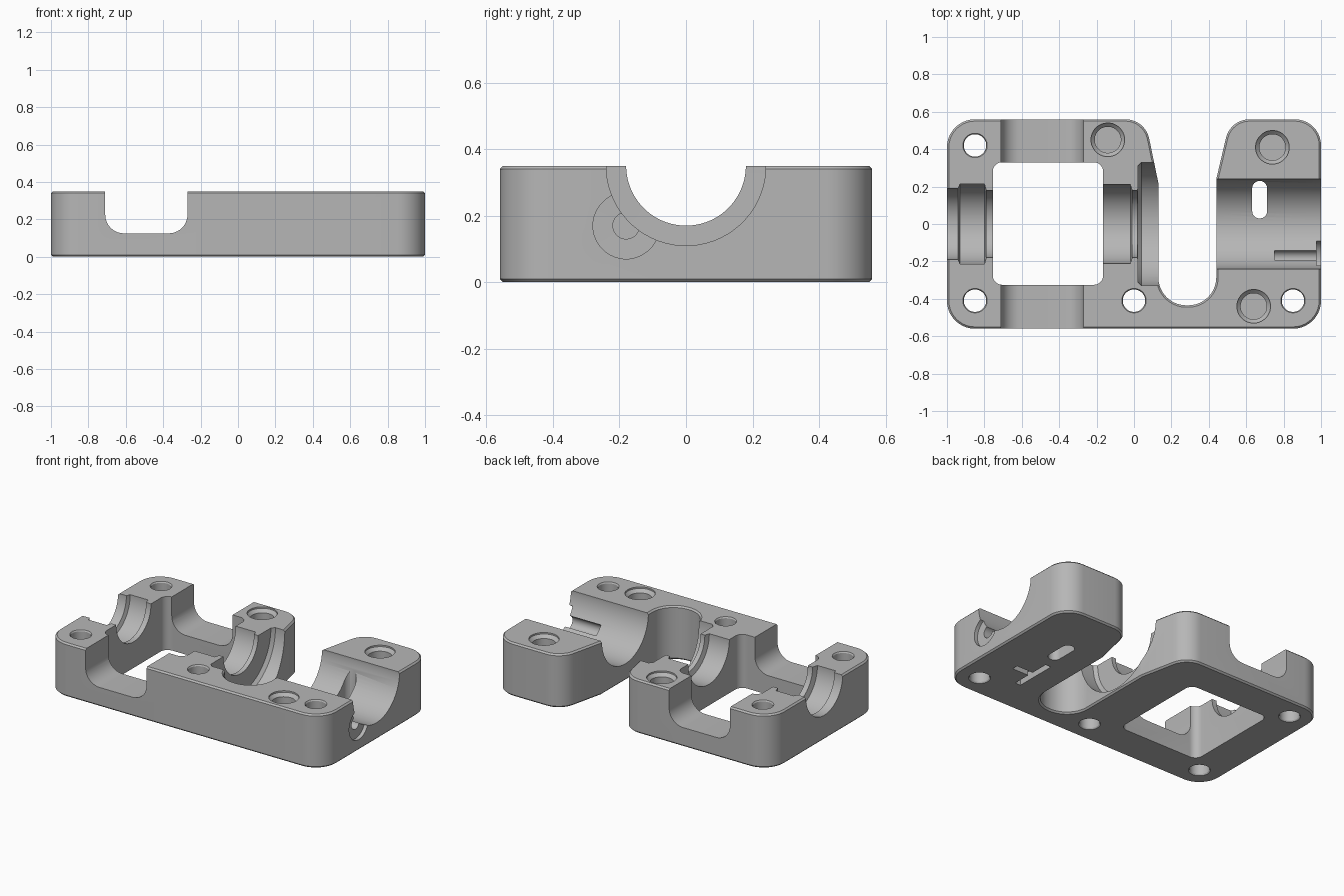
import bpy, bmesh
from math import cos, sin, tan, pi
from mathutils import Vector, Matrix

if "Cube" in bpy.data.objects:
    bpy.data.objects.remove(bpy.data.objects["Cube"])

TOP = 0.35

grey = bpy.data.materials.new("machined grey")
grey.use_nodes = True
GREY = (0.47, 0.47, 0.47, 1)
grey.diffuse_color = GREY
grey.node_tree.nodes["Principled BSDF"].inputs["Base Color"].default_value = GREY


def skin(name, loops):
    """Closed solid through matching loops of points."""
    bm = bmesh.new()
    rings = [[bm.verts.new(p) for p in loop] for loop in loops]
    bm.faces.new(rings[0])
    bm.faces.new(rings[-1])
    n = len(rings[0])
    for lo, hi in zip(rings, rings[1:]):
        for i in range(n):
            j = (i + 1) % n
            bm.faces.new((lo[i], lo[j], hi[j], hi[i]))
    bm.normal_update()
    bmesh.ops.recalc_face_normals(bm, faces=bm.faces)
    mesh = bpy.data.meshes.new(name)
    bm.to_mesh(mesh)
    bm.free()
    mesh.materials.append(grey)
    obj = bpy.data.objects.new(name, mesh)
    bpy.context.collection.objects.link(obj)
    return obj


def rounded(corners, steps=10):
    """Outline from (x, y, radius) corners."""
    pts = []
    for i, (x, y, r) in enumerate(corners):
        p = Vector((x, y))
        if r == 0:
            pts.append(p)
            continue
        d1 = (Vector(corners[i - 1][:2]) - p).normalized()
        d2 = (Vector(corners[(i + 1) % len(corners)][:2]) - p).normalized()
        half = d1.angle(d2) / 2
        centre = p + (d1 + d2).normalized() * r / sin(half)
        a = (p + d1 * r / tan(half) - centre).normalized()
        b = (p + d2 * r / tan(half) - centre).normalized()
        pts += [centre + a.slerp(b, k / steps).normalized() * r for k in range(steps + 1)]
    return pts


def inset(pts, amount):
    """Shrink a counter-clockwise outline evenly."""
    result = []
    for i, p in enumerate(pts):
        e1 = (p - pts[i - 1]).normalized()
        e2 = (pts[(i + 1) % len(pts)] - p).normalized()
        n1, n2 = Vector((-e1.y, e1.x)), Vector((-e2.y, e2.x))
        result.append(p + (n1 + n2) * amount / (1 + n1.dot(n2)))
    return result


def lathe(name, profile, matrix, sides=32):
    """Solid of revolution from (radius, distance) points along local z."""
    angles = [2 * pi * (k + 0.5) / sides for k in range(sides)]
    return skin(name, [[matrix @ Vector((r * cos(a), r * sin(a), d)) for a in angles]
                       for r, d in profile])


def box(name, x0, x1, y0, y1, z0, z1, radius=0):
    outline = rounded([(x0, y0, radius), (x1, y0, radius), (x1, y1, radius), (x0, y1, radius)])
    return skin(name, [[(p.x, p.y, z) for p in outline] for z in (z0, z1)])


def along_x(y, z):
    return Matrix.Translation((0, y, z)) @ Matrix.Rotation(pi / 2, 4, 'Y')


# Block with chamfered rims and the open slot in its back edge
plan = rounded([
    (-1, -0.56, 0.15), (1, -0.56, 0.15), (1, 0.56, 0.14), (0.515, 0.56, 0.13),
    (0.44, 0.24, 0), (0.44, -0.435, 0.15), (0.13, -0.435, 0.15), (0.13, 0.22, 0),
    (0.06, 0.56, 0.13), (-1, 0.56, 0.15)])
rim = inset(plan, 0.01)
housing = skin("bearing_housing", [
    [(p.x, p.y, z) for p in outline]
    for outline, z in ((rim, 0), (plan, 0.01), (plan, TOP - 0.01), (rim, TOP))])
cutters = []

# Square window and the rounded notch across it
cutters.append(box("window", -0.755, -0.165, -0.325, 0.33, -0.1, 0.6, 0.05))
notch = rounded([(-0.71, 0.6, 0), (-0.71, 0.125, 0.1), (-0.27, 0.125, 0.1), (-0.27, 0.6, 0)])
cutters.append(skin("notch", [[(p.x, y, p.y) for p in notch] for y in (-0.8, 0.8)]))

# Stepped shaft bore
cutters.append(lathe("shaft_bore", [
    (0.19, -1.1), (0.19, -0.94), (0.215, -0.93), (0.215, -0.8), (0.18, -0.79),
    (0.18, -0.5), (0.212, -0.49), (0.212, -0.02), (0.18, -0.01), (0.18, 0.02),
    (0.31, 0.021), (0.33, 0.04), (0.33, 0.25), (0.24, 0.26), (0.24, 1.1)],
    along_x(0, TOP), sides=64))

# Through holes, chamfered at both ends
for x, y in ((-0.85, 0.42), (-0.85, -0.41), (0, -0.41), (0.85, -0.41)):
    cutters.append(lathe("bolt_hole", [
        (0.072, -0.01), (0.06, 0.008), (0.06, TOP - 0.008), (0.072, TOP + 0.01)],
        Matrix.Translation((x, y, 0))))

# Blind countersunk holes
for x, y in ((-0.14, 0.45), (0.74, 0.41), (0.64, -0.44)):
    cutters.append(lathe("blind_hole", [
        (0.07, 0.1), (0.07, TOP - 0.03), (0.09, TOP - 0.01), (0.09, TOP + 0.05)],
        Matrix.Translation((x, y, 0))))

# Oblong drain, cable hole with end recess, and T slot underneath
cutters.append(box("drain_slot", 0.632, 0.712, 0.03, 0.23, -0.1, 0.3, 0.039))
cutters.append(lathe("cable_hole", [(0.04, 0.75), (0.04, 0.975), (0.1, 0.976), (0.1, 1.1)],
                     along_x(-0.18, 0.17)))
cutters.append(box("t_slot_head", 0.61, 0.65, -0.32, -0.04, -0.1, 0.06))
cutters.append(box("t_slot_stem", 0.64, 0.77, -0.2, -0.16, -0.11, 0.061))

# Cut everything out of the block
bpy.context.view_layer.objects.active = housing
for cutter in cutters:
    mod = housing.modifiers.new("cut", 'BOOLEAN')
    mod.operation = 'DIFFERENCE'
    mod.solver = 'EXACT'
    mod.object = cutter
    bpy.ops.object.modifier_apply(modifier=mod.name)
    bpy.data.objects.remove(cutter)

bpy.ops.object.select_all(action='DESELECT')
housing.select_set(True)
bpy.ops.object.shade_smooth_by_angle(angle=pi / 6)
